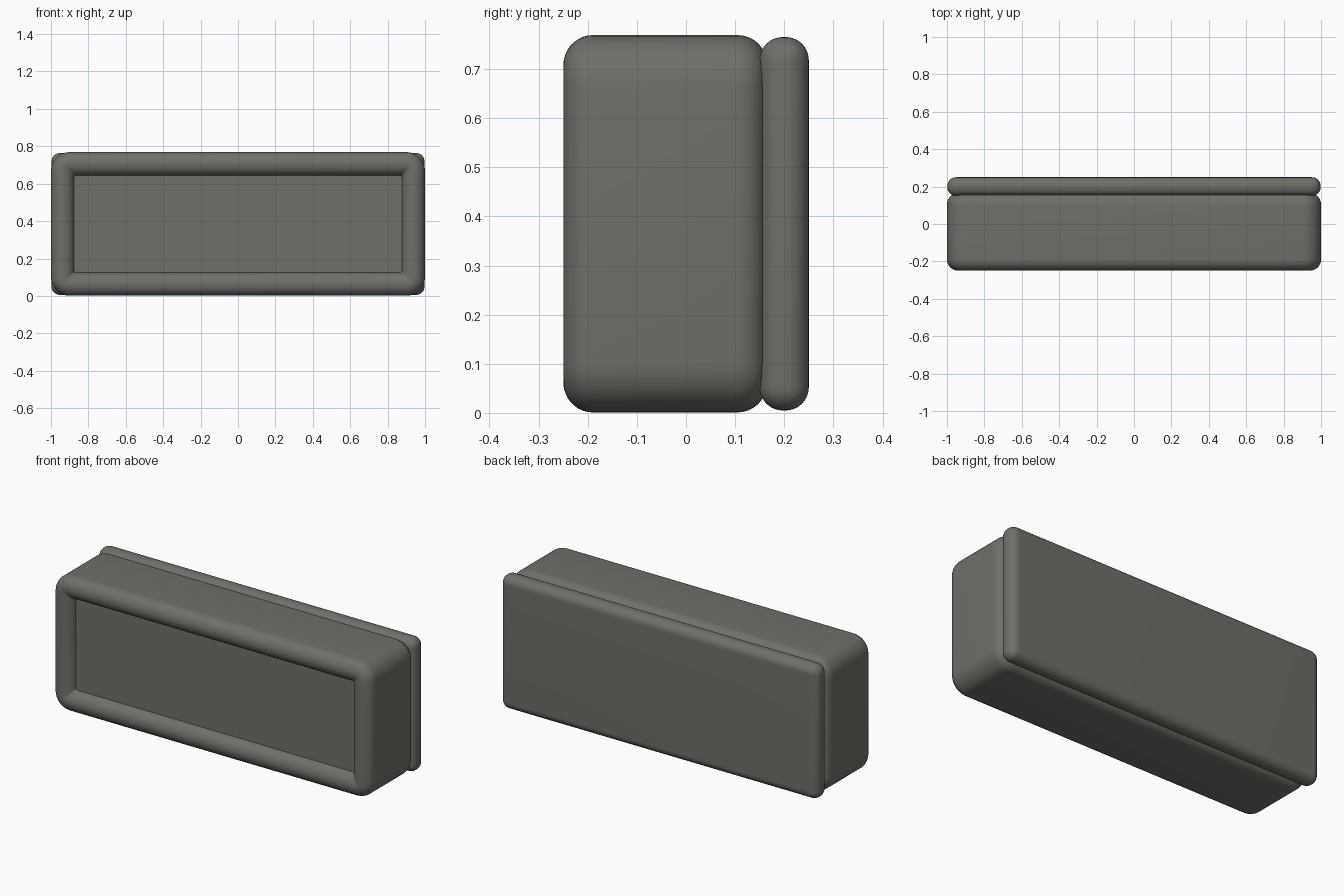
import bpy, bmesh, math

if "Cube" in bpy.data.objects:
    bpy.data.objects.remove(bpy.data.objects["Cube"])

grey = bpy.data.materials.new("warm dark grey")
grey.diffuse_color = (0.16, 0.16, 0.142, 1)
grey.use_nodes = True
grey.node_tree.nodes["Principled BSDF"].inputs["Base Color"].default_value = grey.diffuse_color


def ring(bm, hw, hh, zc, inset, corner, y, seg=8):
    """Rounded rectangle loop in the XZ plane, shrunk by inset."""
    w, h = hw - inset, hh - inset
    r = max(corner - inset, 0.012)
    verts = []
    for k, (sx, sz) in enumerate([(1, 1), (-1, 1), (-1, -1), (1, -1)]):
        for i in range(seg + 1):
            a = math.pi / 2 * (k + i / seg)
            verts.append(bm.verts.new((sx * (w - r) + r * math.cos(a), y,
                                       zc + sz * (h - r) + r * math.sin(a))))
    return verts


def loft(name, hw, hh, zc, corner, profile):
    """Join rounded loops along a (inset, y) profile and cap both ends."""
    bm = bmesh.new()
    rings = [ring(bm, hw, hh, zc, i, corner, y) for i, y in profile]
    for a, b in zip(rings, rings[1:]):
        n = len(a)
        for j in range(n):
            bm.faces.new((a[j], a[(j + 1) % n], b[(j + 1) % n], b[j]))
    bm.faces.new(rings[0])
    bm.faces.new(rings[-1])
    bmesh.ops.recalc_face_normals(bm, faces=bm.faces)
    me = bpy.data.meshes.new(name)
    bm.to_mesh(me)
    bm.free()
    ob = bpy.data.objects.new(name, me)
    bpy.context.collection.objects.link(ob)
    me.materials.append(grey)
    bpy.context.view_layer.objects.active = ob
    ob.select_set(True)
    bpy.ops.object.shade_smooth_by_angle(angle=math.radians(35))
    ob.select_set(False)


def arc(r, yc, start, end, n=10):
    """Quarter-round edge as (inset, y) points."""
    pts = []
    for i in range(n + 1):
        a = math.radians(start + (end - start) * i / n)
        pts.append((r - r * math.cos(a), yc + r * math.sin(a)))
    return pts


# Body: half-round front rim around a shallow recess, rounded back edge
rim = []
for i in range(19):
    a = math.radians(170 * (1 - i / 18))
    rim.append((0.0625 - 0.0625 * math.cos(a), -0.19 - 0.06 * math.sin(a)))
loft("body", 1.0, 0.384, 0.385, 0.10, rim + arc(0.06, 0.105, 0, 90))

# Back panel: thin slab with nearly half-round edges
loft("back_panel", 0.998, 0.38, 0.385, 0.048,
     arc(0.047, 0.197, -90, 0) + arc(0.047, 0.203, 0, 90))
